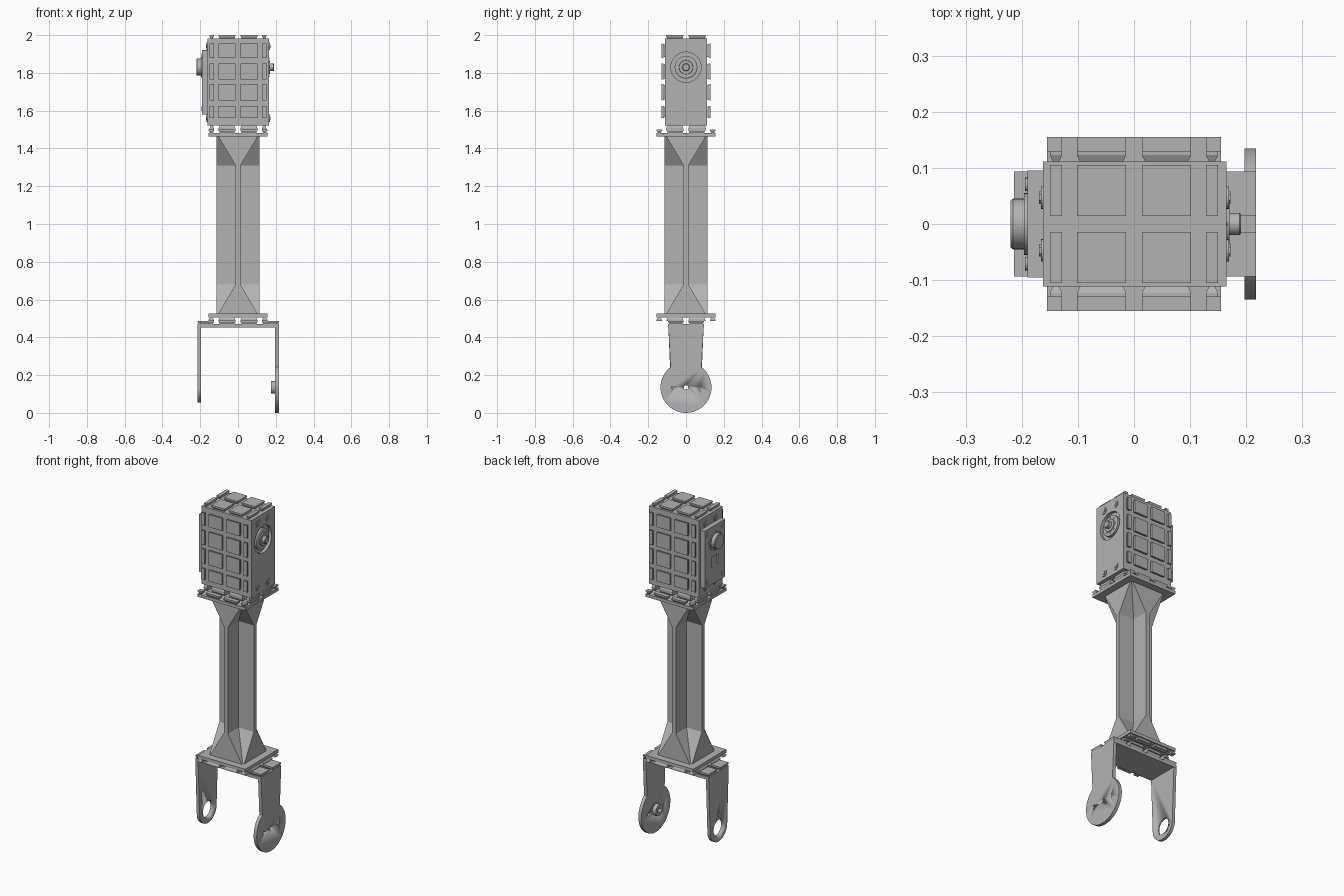
import bpy, bmesh, math
from mathutils import Vector

cube = bpy.data.objects.get("Cube")
if cube:
    bpy.data.objects.remove(cube, do_unlink=True)

grey = bpy.data.materials.new("plain_grey")
grey.use_nodes = True
grey.diffuse_color = (0.45, 0.45, 0.45, 1)
grey.node_tree.nodes["Principled BSDF"].inputs["Base Color"].default_value = grey.diffuse_color


def finish(name, bm, smooth=False):
    bmesh.ops.recalc_face_normals(bm, faces=bm.faces)
    mesh = bpy.data.meshes.new(name)
    bm.to_mesh(mesh)
    bm.free()
    mesh.materials.append(grey)
    ob = bpy.data.objects.new(name, mesh)
    bpy.context.collection.objects.link(ob)
    if smooth:
        activate(ob)
        bpy.ops.object.shade_smooth_by_angle(angle=math.radians(30))
    return ob


def activate(ob):
    bpy.ops.object.select_all(action='DESELECT')
    ob.select_set(True)
    bpy.context.view_layer.objects.active = ob


def loft(bm, rings):
    """Skin equal-length rings of points and cap both ends."""
    loops = [[bm.verts.new(p) for p in ring] for ring in rings]
    n = len(loops[0])
    for a, b in zip(loops, loops[1:]):
        for i in range(n):
            j = (i + 1) % n
            bm.faces.new((a[i], a[j], b[j], b[i]))
    bm.faces.new(loops[0][::-1])
    bm.faces.new(loops[-1])


def box(name, x, y, z):
    bm = bmesh.new()
    loft(bm, [[(x[0], y[0], h), (x[1], y[0], h), (x[1], y[1], h), (x[0], y[1], h)] for h in z])
    return finish(name, bm)


def turned(name, profile, y, z, sides=40):
    """Round part about the x axis; profile lists (x, radius)."""
    bm = bmesh.new()
    angles = [math.tau * i / sides for i in range(sides)]
    loft(bm, [[(x, y + r * math.cos(a), z + r * math.sin(a)) for a in angles] for x, r in profile])
    return finish(name, bm, True)


def plate(name, outline, x0, x1):
    """Extrude a (y, z) outline along x."""
    bm = bmesh.new()
    loft(bm, [[(x, y, z) for y, z in outline] for x in (x0, x1)])
    return finish(name, bm, True)


def cut(ob, cutter):
    mod = ob.modifiers.new("cut", 'BOOLEAN')
    mod.operation = 'DIFFERENCE'
    mod.solver = 'EXACT'
    mod.object = cutter
    activate(ob)
    bpy.ops.object.modifier_apply(modifier=mod.name)
    bpy.data.objects.remove(cutter, do_unlink=True)


def pads(name, axis, us, vs, base, top, inset=0.007):
    """Grid of dovetail pads standing on a face normal to axis."""
    bm = bmesh.new()
    iu, iv = [i for i in range(3) if i != axis]
    for u0, u1 in us:
        for v0, v1 in vs:
            rings = []
            for w, d in ((base, inset), (base + (top - base) * 0.65, 0), (top, 0)):
                ring = []
                for u, v in ((u0 + d, v0 + d), (u1 - d, v0 + d), (u1 - d, v1 - d), (u0 + d, v1 - d)):
                    p = Vector()
                    p[iu], p[iv], p[axis] = u, v, w
                    ring.append(p)
                rings.append(ring)
            loft(bm, rings)
    return finish(name, bm)


def strips(edge):
    return [(-edge, -0.128), (-0.102, -0.014), (0.014, 0.102), (0.128, edge)]


halves = [(-0.105, -0.014), (0.014, 0.105)]
rows = [(1.56, 1.625), (1.655, 1.74), (1.765, 1.85), (1.88, 1.955)]
axle = 1.83

# Motor housing with padded faces
core = box("motor_housing", (-0.162, 0.165), (-0.111, 0.111), (1.522, 1.982))
cut(core, turned("axle_recess", [(0.148, 0.08), (0.2, 0.08)], 0, axle))
for side, label in ((-1, "front"), (1, "back")):
    pads(label + "_pads", 1, strips(0.15), rows, side * 0.109, side * 0.13)
pads("top_pads", 2, strips(0.15), halves, 1.98, 2.0)
pads("bottom_pads", 2, strips(0.15), halves, 1.524, 1.5)

# Output axle on the left side
turned("axle_collar", [(0.146, 0.06), (0.162, 0.06), (0.165, 0.055)], 0, axle)
turned("axle_ring", [(0.163, 0.038), (0.17, 0.036)], 0, axle)
turned("axle", [(0.16, 0.02), (0.188, 0.02), (0.191, 0.017)], 0, axle)
for i in range(8):
    a = math.tau * i / 8
    turned("collar_bolt", [(0.163, 0.004), (0.167, 0.004)],
           0.047 * math.cos(a), axle + 0.047 * math.sin(a), 10)

# Cover plate and bearing hub on the right side
cover = box("cover_plate", (-0.19, -0.16), (-0.095, 0.095), (1.58, 1.92))
cut(cover, box("socket", (-0.25, -0.178), (-0.03, 0.03), (1.68, 1.74)))
turned("hub_base", [(-0.188, 0.055), (-0.196, 0.055)], 0, axle)
turned("hub", [(-0.19, 0.045), (-0.216, 0.045), (-0.22, 0.042)], 0, axle)
for y in (-0.047, 0.047):
    for z in (1.56, 1.94):
        for x, d in ((0.165, 1), (-0.162, -1)):
            turned("housing_bolt", [(x, 0.02), (x + d * 0.004, 0.02)], y, z, 20)
            turned("bolt_head", [(x, 0.011), (x + d * 0.007, 0.011)], y, z, 6)
    for z in (1.61, 1.89):
        turned("cover_bolt", [(-0.188, 0.012), (-0.194, 0.012)], y * 1.5, z, 16)

# Cross-section column flaring into square ends
def cross(w, z, r=0.113):
    quarter = [(r, -w), (r, w), (w, w)]
    ring = []
    for _ in range(4):
        ring += quarter
        quarter = [(-y, x) for x, y in quarter]
    return [(x, y, z) for x, y in ring]

bm = bmesh.new()
loft(bm, [cross(w, z) for w, z in ((0.107, 0.52), (0.013, 0.68), (0.013, 1.31), (0.107, 1.468))])
finish("column", bm)

# Connector flanges at both ends of the column
for label, z0, z1, tip in (("upper", 1.463, 1.481, 1.5), ("lower", 0.525, 0.506, 0.487)):
    box(label + "_flange", (-0.155, 0.155), (-0.155, 0.155), (min(z0, z1), max(z0, z1)))
    pads(label + "_flange_pads", 2, strips(0.155), strips(0.155), z1, tip)

# Fork bridge
box("fork_bridge", (-0.214, 0.217), (-0.094, 0.094), (0.453, 0.47))
pads("fork_pads", 2, [(-0.214, -0.128)] + strips(0)[1:3] + [(0.128, 0.217)],
     [(-0.094, -0.014), (0.014, 0.094)], 0.469, 0.487)

# Fork arms: a rounded tab with a bearing hole, and a wide disc end
pivot = 0.135

def arm_outline(radius, neck, n=48):
    start = math.asin(neck / radius)
    arc = [start + (math.tau - 2 * start) * i / n for i in range(n + 1)]
    pts = [(radius * math.sin(a), pivot + radius * math.cos(a)) for a in arc]
    return [(0.094, 0.47)] + pts + [(-0.094, 0.47)]

right_arm = plate("right_arm", arm_outline(0.08, 0.08), -0.214, -0.196)
cut(right_arm, turned("bearing_hole", [(-0.3, 0.048), (-0.1, 0.048)], 0, pivot))
left_arm = plate("left_arm", arm_outline(0.135, 0.082), 0.197, 0.217)
hub = turned("pivot_boss", [(0.175, 0.033), (0.2, 0.033)], 0, pivot)
for part in (left_arm, hub):
    cut(part, turned("pivot_hole", [(0.1, 0.012), (0.3, 0.012)], 0, pivot, 20))
for y, z in ((0.072, 0), (-0.072, 0)):
    cut(left_arm, turned("pin_hole", [(0.1, 0.006), (0.3, 0.006)], y, pivot + z, 12))
